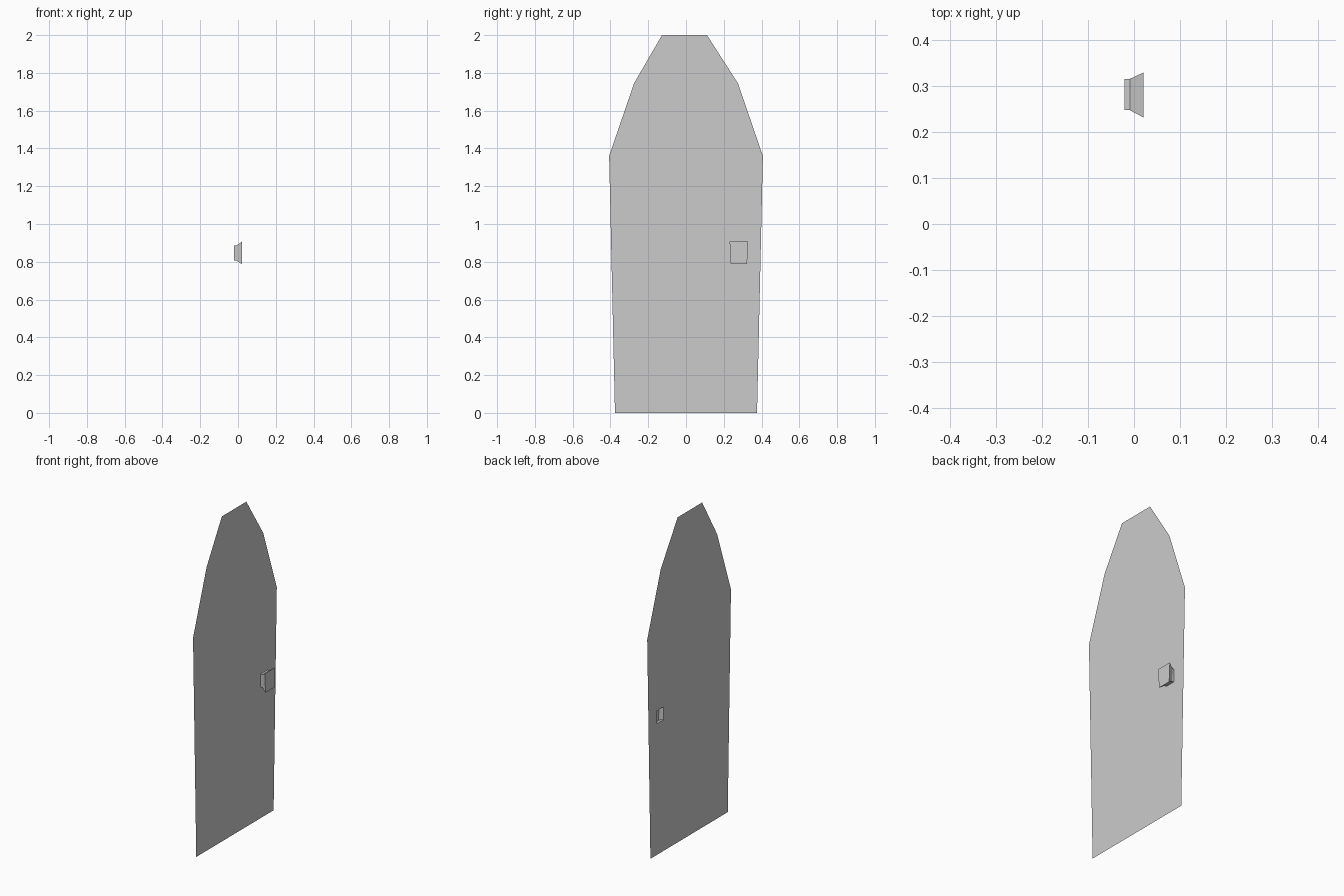
import bpy, bmesh

if "Cube" in bpy.data.objects:
    bpy.data.objects.remove(bpy.data.objects["Cube"])

BACK = -0.021  # plane of the door sheet

# Door outline as (y, z)
outline = [(-0.376, 0), (0.376, 0), (0.407, 1.36), (0.275, 1.745),
           (0.111, 2.0), (-0.127, 2.0), (-0.275, 1.745), (-0.407, 1.36)]


def handle_section(yc, half_top, half_bottom, z0, z1):
    return [(yc - half_bottom, z0), (yc + half_bottom, z0),
            (yc + half_top, z1), (yc - half_top, z1)]


def ring(bm, points, x):
    return [bm.verts.new((x, y, z)) for y, z in points]


def loop_edges(bm, verts):
    return [bm.edges.new((a, verts[(i + 1) % len(verts)])) for i, a in enumerate(verts)]


bm = bmesh.new()

# Flat sheet with an opening behind the handle
small = handle_section(0.281, 0.034, 0.031, 0.807, 0.886)
large = handle_section(0.280, 0.049, 0.043, 0.788, 0.907)
border = ring(bm, outline, BACK)
rings = [ring(bm, small, BACK), ring(bm, small, -0.009), ring(bm, large, 0.021)]
edges = loop_edges(bm, border) + loop_edges(bm, rings[0])
bmesh.ops.triangle_fill(bm, use_beauty=True, use_dissolve=False, edges=edges)

# Handle pushed out of the sheet: straight neck, flared head, flat cap
for a, b in zip(rings, rings[1:]):
    for i in range(4):
        j = (i + 1) % 4
        bm.faces.new((a[i], a[j], b[j], b[i]))
cap = bm.faces.new(rings[-1])

bmesh.ops.recalc_face_normals(bm, faces=bm.faces[:])
cap.normal_update()
if cap.normal.x < 0:
    bmesh.ops.reverse_faces(bm, faces=bm.faces[:])

mesh = bpy.data.meshes.new("door_panel")
bm.to_mesh(mesh)
bm.free()
bpy.context.collection.objects.link(bpy.data.objects.new("door_panel", mesh))
